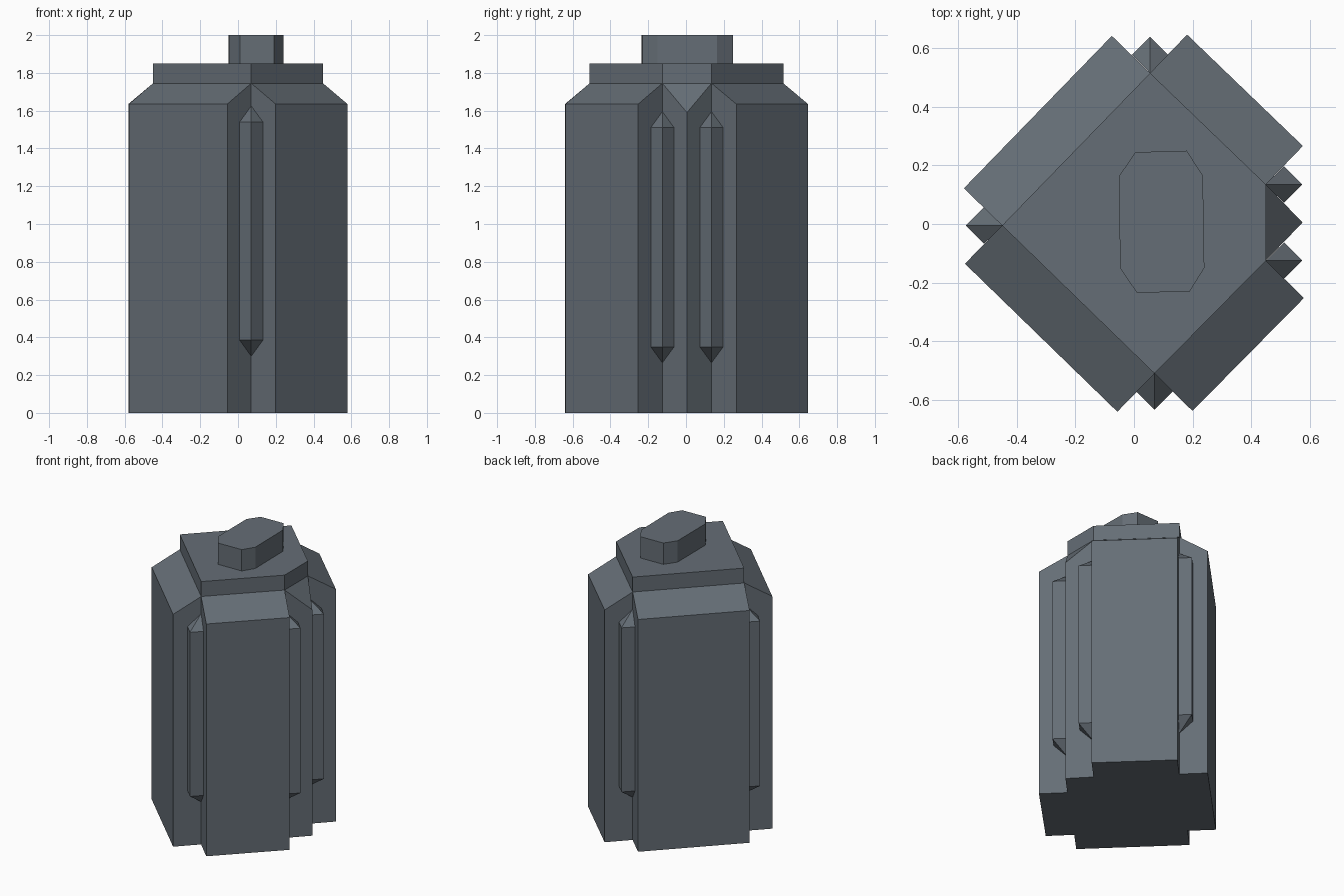
import bpy
import bmesh
from mathutils import Vector

if "Cube" in bpy.data.objects:
    bpy.data.objects.remove(bpy.data.objects["Cube"], do_unlink=True)

mat = bpy.data.materials.new("slate grey")
mat.use_nodes = True
COLOUR = (0.13, 0.155, 0.18, 1)
mat.diffuse_color = COLOUR
mat.node_tree.nodes["Principled BSDF"].inputs["Base Color"].default_value = COLOUR


def prism(name, outline, lows, highs, fan=False):
    """Upright prism with its own bottom and top height at every corner."""
    bm = bmesh.new()
    low = [bm.verts.new((p[0], p[1], z)) for p, z in zip(outline, lows)]
    high = [bm.verts.new((p[0], p[1], z)) for p, z in zip(outline, highs)]
    n = len(outline)
    for ring in (low, high):
        if fan:
            for i in range(1, n - 1):
                bm.faces.new((ring[0], ring[i], ring[i + 1]))
        else:
            bm.faces.new(ring)
    for i in range(n):
        j = (i + 1) % n
        bm.faces.new((low[i], low[j], high[j], high[i]))
    bmesh.ops.recalc_face_normals(bm, faces=bm.faces)
    mesh = bpy.data.meshes.new(name)
    bm.to_mesh(mesh)
    bm.free()
    mesh.materials.append(mat)
    obj = bpy.data.objects.new(name, mesh)
    bpy.context.collection.objects.link(obj)
    return obj


# Core: a diamond with its left corner cut flat
west, south = Vector((-0.45, -0.005)), Vector((0.07, -0.51))
east_front, east_back = Vector((0.45, -0.125)), Vector((0.45, 0.135))
north = Vector((0.055, 0.515))
core = [west, south, east_front, east_back, north]
LEDGE, EAVE, SHOULDER = 1.745, 1.635, 1.85
prism("core", core, [0] * 5, [SHOULDER] * 5)

# Thick side panels with sloping tops
sides = {
    "front_right_panel": (west, south),
    "front_left_panel": (south, east_front),
    "back_left_panel": (east_back, north),
    "back_right_panel": (north, west),
}
for name, (a, b) in sides.items():
    along = (b - a).normalized()
    out = Vector((along.y, -along.x)) * 0.182
    prism(name, [a, a + out, b + out, b], [0] * 4, [LEDGE, EAVE, EAVE, LEDGE])

# Small wedge on the cut corner
prism("corner_wedge", [east_front, (0.575, 0.005), east_back],
      [0] * 3, [LEDGE, 1.59, LEDGE])

# Pointed bars standing in the notches
bars = {
    "front_bar": (south, (0, -1), 0.385, 1.54),
    "back_bar": (north, (0, 1), 0.385, 1.54),
    "left_front_bar": (east_front, (1, 0), 0.35, 1.51),
    "left_back_bar": (east_back, (1, 0), 0.35, 1.51),
    "right_bar": (west, (-1, 0), 0.35, 1.51),
}
HALF, POINT = 0.062, 0.085
for name, (corner, direction, bottom, top) in bars.items():
    out = Vector(direction) * HALF
    side = Vector((-out.y, out.x))
    square = [corner, corner + out - side, corner + out * 2, corner + out + side]
    prism(name, square, [bottom - POINT] + [bottom] * 3,
          [top + POINT] + [top] * 3, fan=True)

# Eight-sided cap
cap = [(0.01, -0.235), (0.19, -0.23), (0.24, -0.15), (0.235, 0.165),
       (0.18, 0.25), (0.005, 0.245), (-0.05, 0.165), (-0.048, -0.15)]
prism("cap", cap, [SHOULDER] * 8, [2.0] * 8)
